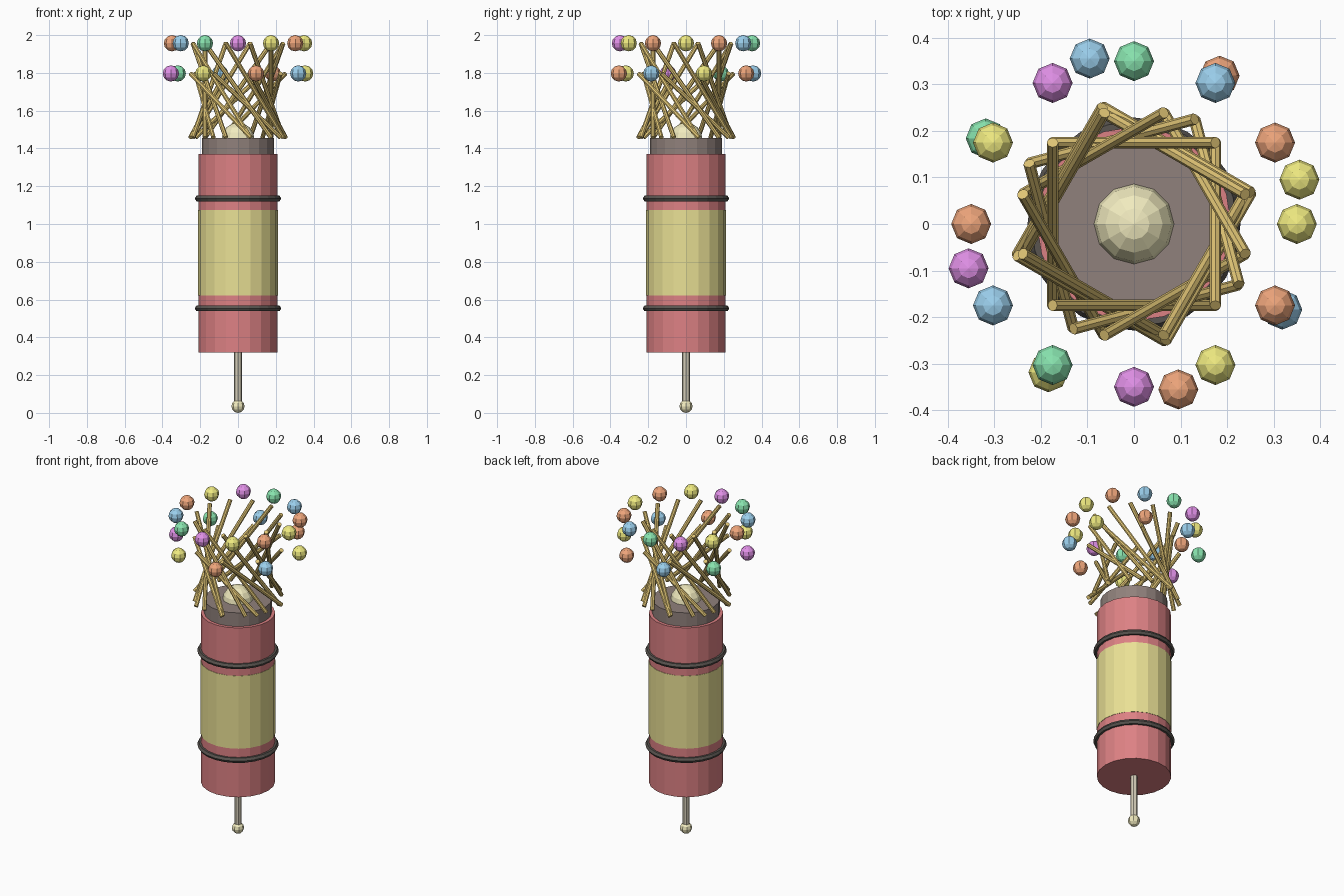
import bpy
from math import sin, cos, radians, atan2, hypot

if "Cube" in bpy.data.objects:
    bpy.data.objects.remove(bpy.data.objects["Cube"])


def material(name, rgb):
    m = bpy.data.materials.new(name)
    m.diffuse_color = (*rgb, 1)
    m.use_nodes = True
    m.node_tree.nodes["Principled BSDF"].inputs["Base Color"].default_value = m.diffuse_color
    return m


RED = material("red", (0.72, 0.22, 0.23))
LABEL = material("label_yellow", (0.82, 0.75, 0.30))
DARK = material("dark_brown", (0.28, 0.22, 0.20))
BLACK = material("black", (0.10, 0.09, 0.08))
GOLD = material("gold", (0.75, 0.56, 0.18))
CREAM = material("cream", (0.88, 0.83, 0.52))
WOOD = material("stick_beige", (0.66, 0.61, 0.48))
SPARKS = [material("spark_yellow", (0.87, 0.83, 0.22)),
          material("spark_orange", (0.86, 0.38, 0.20)),
          material("spark_blue", (0.33, 0.63, 0.85)),
          material("spark_green", (0.25, 0.78, 0.43)),
          material("spark_purple", (0.75, 0.28, 0.80))]


def finish(name, mat):
    ob = bpy.context.object
    ob.name = name
    ob.data.materials.append(mat)
    return ob


def cylinder(name, r, z0, z1, sides, mat):
    bpy.ops.mesh.primitive_cylinder_add(vertices=sides, radius=r, depth=z1 - z0,
                                        location=(0, 0, (z0 + z1) / 2))
    return finish(name, mat)


def ball(name, r, loc, segs, rings, mat):
    bpy.ops.mesh.primitive_uv_sphere_add(segments=segs, ring_count=rings,
                                         radius=r, location=loc)
    return finish(name, mat)


# Tube, label, cap and stick
cylinder("tube", 0.209, 0.32, 1.37, 20, RED)
cylinder("label", 0.211, 0.622, 1.073, 20, LABEL)
cylinder("cap", 0.19, 1.34, 1.455, 20, DARK)
cylinder("stick", 0.021, 0.04, 0.33, 8, WOOD)
ball("stick_tip", 0.035, (0, 0, 0.035), 8, 6, CREAM)
ball("glow", 0.087, (0, 0, 1.45), 12, 8, CREAM)

# Bands around the tube
for name, z in (("lower_band", 0.553), ("upper_band", 1.135)):
    bpy.ops.mesh.primitive_torus_add(major_radius=0.212, minor_radius=0.017,
                                     major_segments=24, minor_segments=6,
                                     location=(0, 0, z))
    finish(name, BLACK)


# Burst: leaning streaks with a ring of coloured sparks around them
def burst(name, count, start, radius, z_top, z_base=1.458):
    rise = z_top - z_base
    for i in range(count):
        a = radians(start + i * 360 / count)
        x, y = radius * cos(a), radius * sin(a)
        bpy.ops.mesh.primitive_cylinder_add(
            vertices=8, radius=0.0125, depth=hypot(radius, rise),
            location=(x / 2, y / 2, (z_base + z_top) / 2),
            rotation=(atan2(radius, rise), 0, a))
        finish(f"{name}_streak_{i}", GOLD)
        ball(f"{name}_spark_{i}", 0.043, (x, y, z_top), 8, 6, SPARKS[i % 5])


burst("upper", 12, 0, 0.35, 1.957)
burst("lower", 8, 15, 0.368, 1.797)
